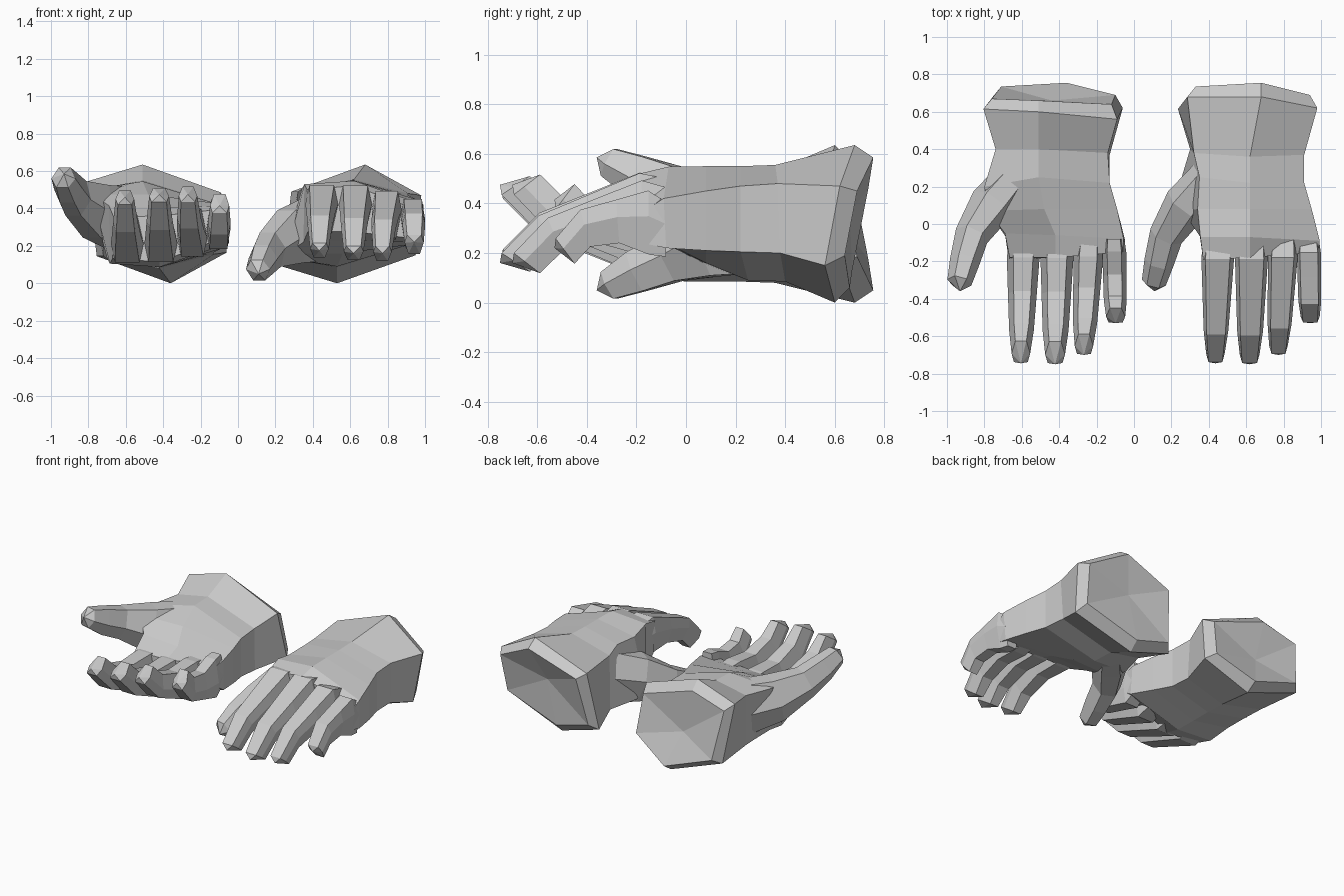
import bpy, bmesh
from mathutils import Vector as V

if "Cube" in bpy.data.objects:
    bpy.data.objects.remove(bpy.data.objects["Cube"])


def loft(name, rings, start=None, end=None):
    """Skin rings of points; optional apex points turn the caps into fans."""
    for side in ("right", "left"):
        flip = side == "left"      # second hand: same shape turned palm up
        put = (lambda p: (p[0] - 1.04, p[1], .635 - p[2])) if flip else (lambda p: p)
        bm = bmesh.new()
        vs = [[bm.verts.new(put(p)) for p in r] for r in rings]
        n = len(rings[0])
        for a, b in zip(vs, vs[1:]):
            for i in range(n):
                j = (i + 1) % n
                bm.faces.new((a[i], a[j], b[j], b[i]))
        for ring, apex in ((vs[0], start), (vs[-1], end)):
            if apex:
                c = bm.verts.new(put(apex))
                for i in range(n):
                    bm.faces.new((ring[i], ring[(i + 1) % n], c))
            else:
                bm.faces.new(ring)
        bmesh.ops.recalc_face_normals(bm, faces=bm.faces)
        me = bpy.data.meshes.new(f"{side}_{name}")
        bm.to_mesh(me)
        bm.free()
        bpy.context.collection.objects.link(bpy.data.objects.new(me.name, me))


# palm and wrist: six-sided rings from the cuff end to the knuckles
# order: back of hand, outer upper, outer lower, palm, thumb lower, thumb upper
palm = [
    [(.68, .755, .585), (.94, .69, .45), (.92, .64, .19), (.53, .66, .06), (.28, .67, .13), (.33, .735, .46)],
    [(.68, .68, .635), (.98, .62, .47), (.95, .56, .15), (.53, .60, 0), (.235, .615, .09), (.285, .68, .49)],
    [(.62, .36, .555), (.91, .37, .48), (.90, .38, .20), (.53, .40, .085), (.30, .40, .13), (.32, .38, .49)],
    [(.62, .22, .55), (.91, .22, .47), (.91, .22, .205), (.53, .25, .09), (.24, .20, .14), (.35, .25, .51)],
    [(.62, .08, .55), (.95, .08, .45), (.95, .08, .21), (.56, .08, .16), (.26, .07, .16), (.34, .08, .50)],
    [(.62, -.07, .548), (.993, -.09, .42), (.985, -.08, .22), (.62, -.06, .23), (.35, -.05, .22), (.355, -.07, .53)],
    [(.62, -.18, .522), (.985, -.15, .38), (.98, -.15, .235), (.62, -.18, .275), (.375, -.18, .28), (.37, -.19, .50)],
]
loft("palm", palm, start=(.60, .66, .36))

# finger side profile: (t, z) of the upper and lower edge, t = 0 at knuckle, 1 at tip
PROFILE = [(0, .50, 0, .28), (.16, .522, .15, .265), (.45, .44, .42, .27),
           (.77, .35, .68, .215), (.99, .20, .82, .125)]


def finger(name, xb, xt, wb, wt, tip, zb=0, zt=0):
    def pt(t, z, x):
        return (x, -.08 + t * (tip + .08), z + zb + (zt - zb) * t)
    rings = []
    for t, z, u, q in PROFILE:
        x, w = xb + (xt - xb) * t, wb + (wt - wb) * t
        if t > .9 or t == 0:
            w *= .85
        m, mz = t * .6 + u * .4, z * .6 + q * .4
        rings.append([pt(t, z, x - w * .75), pt(t, z, x + w * .75), pt(m, mz, x + w),
                      pt(u, q, x + w * .6), pt(u, q, x - w * .6), pt(m, mz, x - w)])
    loft(name, rings, end=pt(1, .16, x))


finger("index_finger", .45, .435, .093, .058, -.745, 0, .015)
finger("middle_finger", .63, .618, .093, .062, -.75)
finger("ring_finger", .80, .772, .084, .058, -.70, -.035, 0)
finger("little_finger", .933, .942, .065, .06, -.53, -.095, .06)

# thumb: six-sided tube along a bent path (centre, half width, half height)
path = [((.45, .31, .30), .10, .18), ((.28, .105, .25), .12, .145), ((.173, -.06, .18), .092, .098),
        ((.135, -.20, .125), .08, .085), ((.107, -.31, .07), .066, .06)]
pts = [V(p[0]) for p in path]
rings = []
for i, (c, a, b) in enumerate(path):
    d = (pts[min(i + 1, 4)] - pts[max(i - 1, 0)]).normalized()
    s = d.cross(V((0, 0, 1))).normalized()
    u = s.cross(d)
    rings.append([tuple(pts[i] + s * a * p + u * b * q) for p, q in
                  ((-.5, 1), (.5, 1), (1, .1), (.5, -1), (-.5, -1), (-1, .1))])
loft("thumb", rings, end=(.11, -.36, .05))
